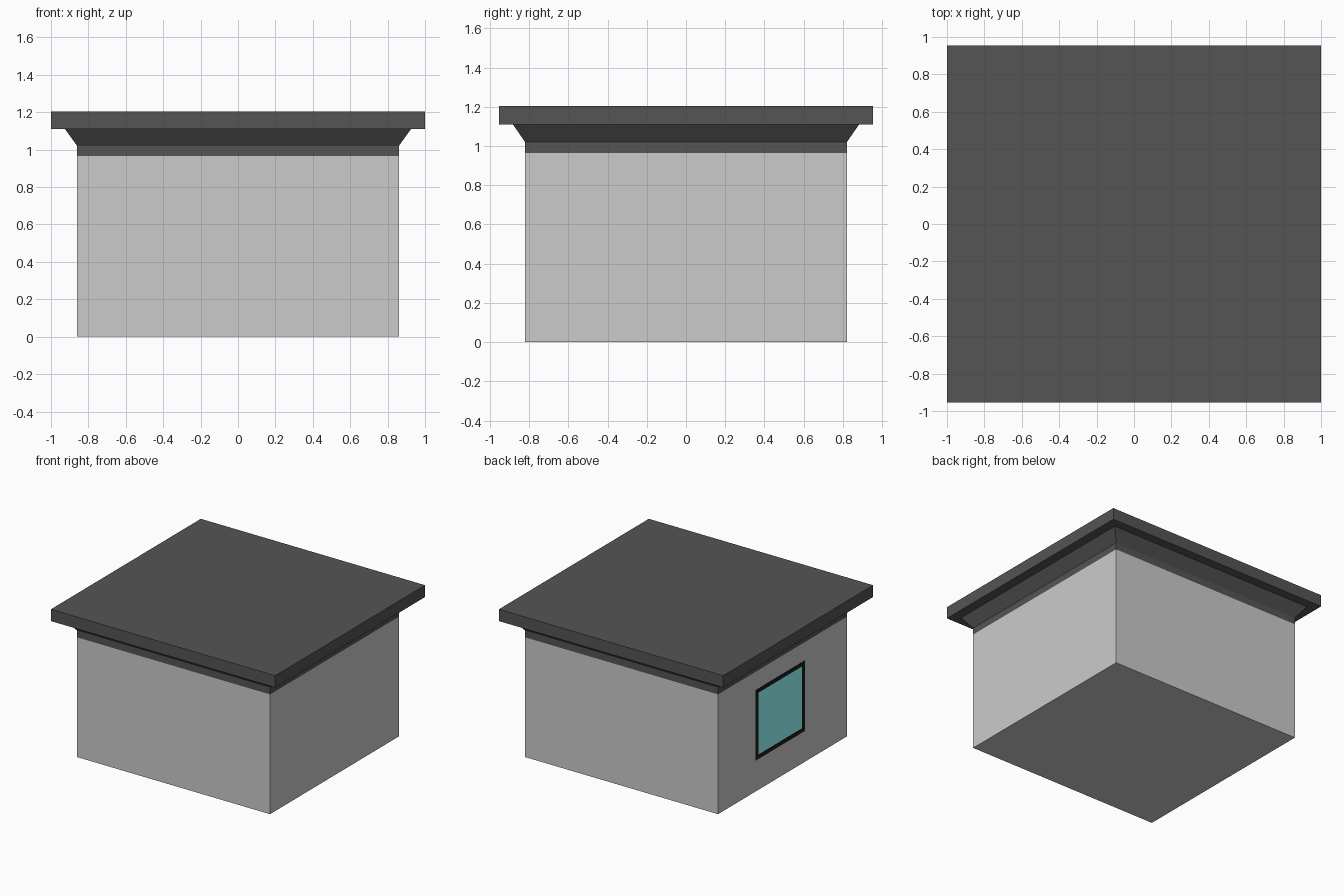
import bpy, bmesh

if "Cube" in bpy.data.objects:
    bpy.data.objects.remove(bpy.data.objects["Cube"])

HX, HY = 0.86, 0.82        # wall half sizes
WALL_TOP = 0.965


def material(name, rgb):
    m = bpy.data.materials.new(name)
    m.diffuse_color = (*rgb, 1)
    m.use_nodes = True
    m.node_tree.nodes["Principled BSDF"].inputs["Base Color"].default_value = m.diffuse_color
    return m


def add_object(name, bm, mat=None):
    me = bpy.data.meshes.new(name)
    bm.to_mesh(me)
    bm.free()
    ob = bpy.data.objects.new(name, me)
    bpy.context.collection.objects.link(ob)
    if mat:
        me.materials.append(mat)
    return ob


def stepped_block(name, profile, mat=None, cap_bottom=True):
    """Sweep a profile of (overhang, z) points around the wall rectangle."""
    bm = bmesh.new()
    rings = []
    for o, z in profile:
        x, y = HX + o, HY + o * 0.96
        rings.append([bm.verts.new((sx * x, sy * y, z))
                      for sx, sy in ((-1, -1), (1, -1), (1, 1), (-1, 1))])
    for a, b in zip(rings, rings[1:]):
        for i in range(4):
            j = (i + 1) % 4
            bm.faces.new((a[i], a[j], b[j], b[i]))
    if cap_bottom:
        bm.faces.new(rings[0][::-1])
    bm.faces.new(rings[-1])
    return add_object(name, bm, mat)


def rectangle(bm, y0, y1, z0, z1, x):
    return [bm.verts.new((x, y, z)) for y, z in
            ((y1, z0), (y0, z0), (y0, z1), (y1, z1))]


def window_part(name, x, outer, mat, inner=None):
    """Flat panel facing -x; an inner rectangle turns it into a frame."""
    bm = bmesh.new()
    a = rectangle(bm, *outer, x)
    if inner:
        b = rectangle(bm, *inner, x)
        for i in range(4):
            j = (i + 1) % 4
            bm.faces.new((a[i], a[j], b[j], b[i]))
    else:
        bm.faces.new(a)
    return add_object(name, bm, mat)


dark = material("roof_dark", (0.09, 0.09, 0.09))
black = material("frame_black", (0.01, 0.01, 0.01))
teal = material("glass_teal", (0.33, 1.0, 1.0))

# Walls with floor
stepped_block("walls", [(0, 0), (0, WALL_TOP)])

# Roof: band, flared cornice, overhanging slab
stepped_block("roof", [(0, WALL_TOP), (0, 1.02), (0.065, 1.11),
                       (0.14, 1.11), (0.14, 1.205)], dark, cap_bottom=False)

# Window on the left wall
Y0, Y1, Z0, Z1, B = -0.285, 0.345, 0.25, 0.82, 0.036
glass = (Y0 + B, Y1 - B, Z0 + B, Z1 - B)
X = -HX - 0.002
window_part("window_frame", X, (Y0, Y1, Z0, Z1), black, glass)
window_part("window_glass", X, glass, teal)
